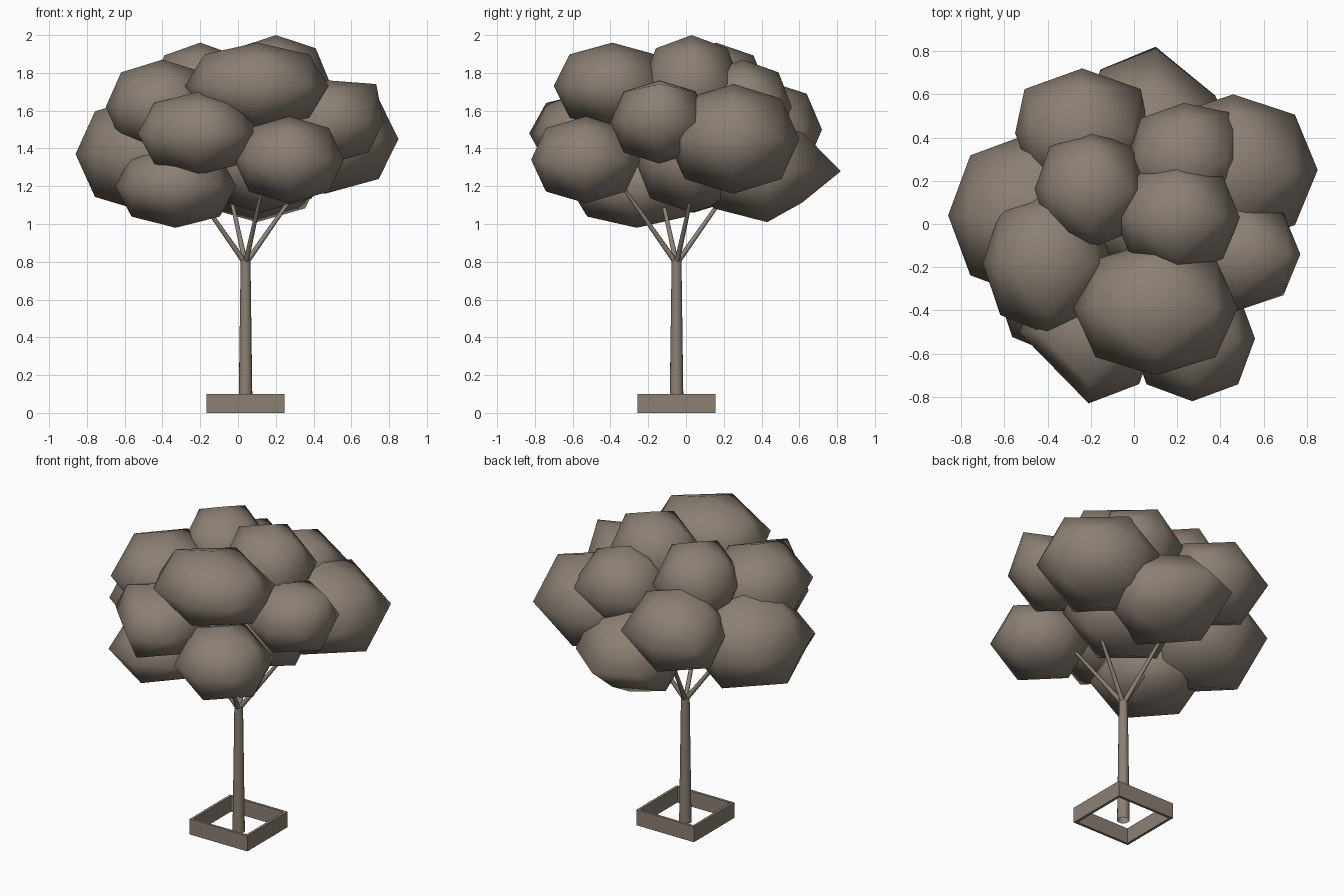
import bpy, bmesh, math
from mathutils import Vector, Matrix

if "Cube" in bpy.data.objects:
    bpy.data.objects.remove(bpy.data.objects["Cube"])

mat = bpy.data.materials.new("warm grey")
mat.diffuse_color = (0.26, 0.215, 0.175, 1)
mat.use_nodes = True
mat.node_tree.nodes["Principled BSDF"].inputs["Base Color"].default_value = mat.diffuse_color
CX, CY = 0.04, -0.05          # trunk axis


def finish(bm, name, smooth=None):
    me = bpy.data.meshes.new(name)
    bm.to_mesh(me)
    bm.free()
    me.materials.append(mat)
    ob = bpy.data.objects.new(name, me)
    bpy.context.collection.objects.link(ob)
    if smooth:
        bpy.ops.object.select_all(action='DESELECT')
        ob.select_set(True)
        bpy.context.view_layer.objects.active = ob
        bpy.ops.object.shade_smooth_by_angle(angle=math.radians(smooth))
    return ob


def rod(name, a, b, r1, r2, sides):
    a, b = Vector(a), Vector(b)
    d = b - a
    bm = bmesh.new()
    bmesh.ops.create_cone(bm, cap_ends=False, segments=sides, radius1=r1, radius2=r2, depth=d.length)
    bm.transform(Matrix.Translation((a + b) / 2) @ d.to_track_quat('Z', 'Y').to_matrix().to_4x4())
    return finish(bm, name, 50)


def leaf_clump(name, centre, radii, nudges):
    """Octahedron split once into a coarse 32-face ball, stretched, some corners nudged."""
    bm = bmesh.new()
    corners = {}

    def vert(d):
        key = tuple(int(c) for c in d)
        if key not in corners:
            f = 1.0 if sum(map(abs, key)) == 1 else 0.73
            n = nudges.get(key, (0, 0, 0))
            corners[key] = bm.verts.new([centre[i] + radii[i] * f * d[i] + n[i] for i in range(3)])
        return corners[key]

    for sx in (-1, 1):
        for sy in (-1, 1):
            for sz in (-1, 1):
                x, y, z = Vector((sx, 0, 0)), Vector((0, sy, 0)), Vector((0, 0, sz))
                for tri in ((x, x + y, x + z), (y, y + z, x + y),
                            (z, x + z, y + z), (x + y, y + z, x + z)):
                    bm.faces.new([vert(d) for d in tri])
    bmesh.ops.recalc_face_normals(bm, faces=bm.faces)
    return finish(bm, name, 100)


# Square planter frame, open top and bottom
bm = bmesh.new()
rings = []
for half, z in ((0.207, 0), (0.207, 0.1), (0.19, 0.1), (0.19, 0)):
    rings.append([bm.verts.new((CX + sx * half, CY + sy * half, z))
                  for sx, sy in ((-1, -1), (1, -1), (1, 1), (-1, 1))])
for k in range(4):
    p, q = rings[k], rings[(k + 1) % 4]
    for i in range(4):
        j = (i + 1) % 4
        bm.faces.new((p[i], p[j], q[j], q[i]))
finish(bm, "planter_frame")

# Trunk and four spreading branches
rod("trunk", (CX, CY, 0), (CX, CY, 0.81), 0.037, 0.026, 16)
for k in range(4):
    a = math.radians(17.5 + 90 * k)
    rod(f"branch_{k + 1}", (CX, CY, 0.79),
        (CX + 0.33 * math.cos(a), CY + 0.33 * math.sin(a), 1.24), 0.015, 0.009, 8)

# Foliage clumps: centre, radii
clumps = {
    "upper_front": ((0.10, -0.39, 1.73), (0.38, 0.31, 0.23)),
    "mid_front": ((-0.21, -0.50, 1.48), (0.32, 0.33, 0.22)),
    "low_front_right": ((0.27, -0.53, 1.34), (0.29, 0.29, 0.23)),
    "low_front_left": ((-0.33, -0.26, 1.20), (0.32, 0.36, 0.22)),
    "left": ((-0.48, 0.04, 1.37), (0.38, 0.38, 0.31)),
    "upper_left": ((-0.40, -0.18, 1.62), (0.30, 0.33, 0.25)),
    "right": ((0.48, -0.14, 1.54), (0.29, 0.26, 0.22)),
    "right_back": ((0.46, 0.25, 1.45), (0.39, 0.35, 0.29)),
    "top": ((0.20, 0.03, 1.74), (0.29, 0.26, 0.26)),
    "top_left": ((-0.20, 0.16, 1.71), (0.26, 0.27, 0.25)),
    "upper_back_right": ((0.23, 0.30, 1.62), (0.27, 0.26, 0.25)),
    "upper_back_left": ((-0.24, 0.42, 1.50), (0.31, 0.30, 0.26)),
    "low_back": ((0.10, 0.43, 1.28), (0.35, 0.39, 0.27)),
    "core": ((0.12, 0.03, 1.34), (0.37, 0.30, 0.28)),
}
# Corners that sit off the regular ball
nudged = {
    "mid_front": {(-1, -1, 0): (-0.02, 0.17, 0)},
    "low_back": {(1, 1, 0): (0.02, -0.12, 0), (0, 1, -1): (0, -0.1, 0.03), (0, 1, 1): (0, -0.09, 0)},
    "upper_back_right": {(1, 1, 0): (0.045, 0.02, 0)},
    "upper_back_left": {(1, 1, 0): (0.045, -0.015, 0), (-1, 1, 0): (-0.04, -0.015, 0)},
    "right": {(1, 0, 1): (0.04, 0, 0.04)},
}
for part, (c, r) in clumps.items():
    leaf_clump("foliage_" + part, c, r, nudged.get(part, {}))
